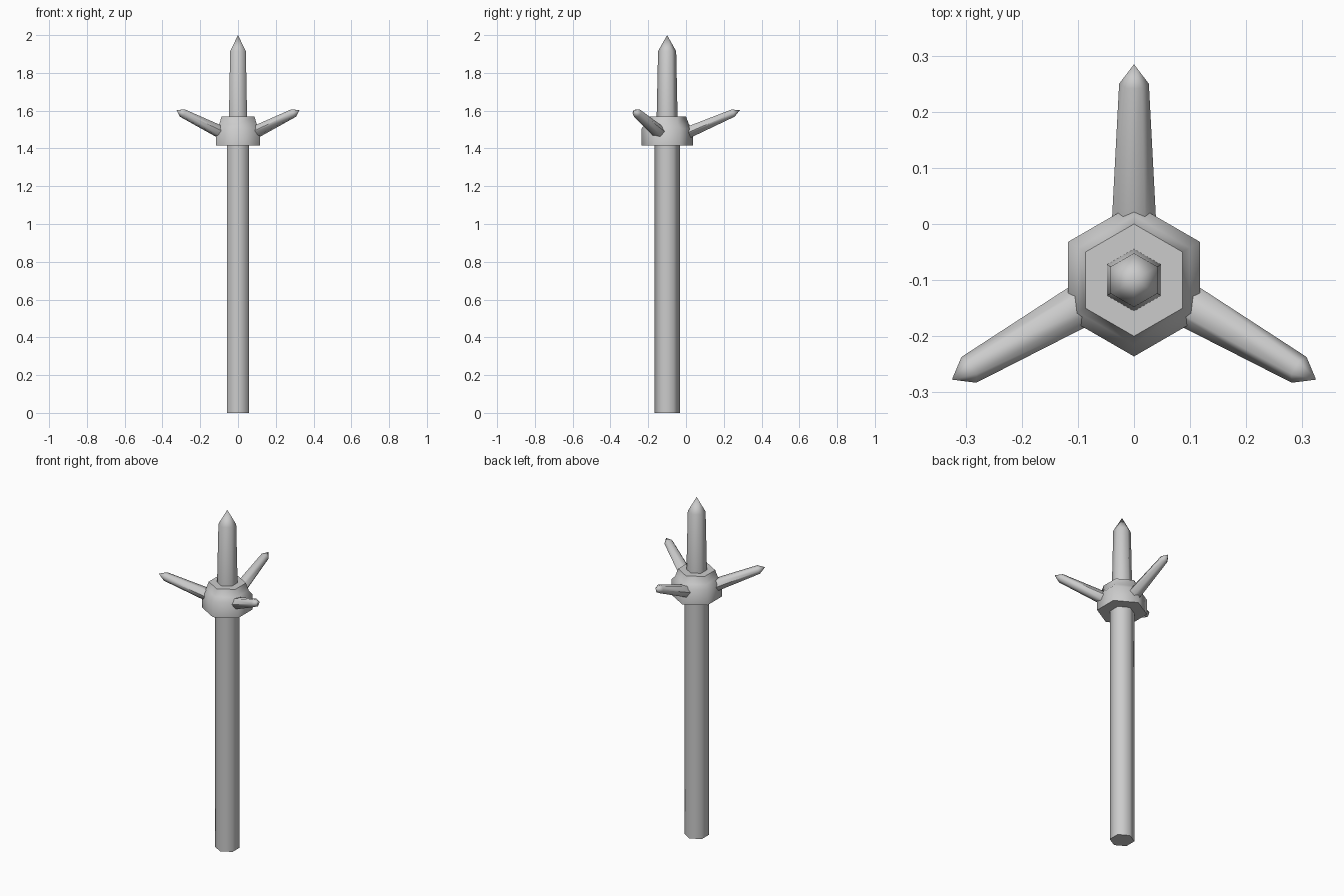
import bpy, bmesh, math
from mathutils import Matrix, Vector

cube = bpy.data.objects.get("Cube")
if cube:
    bpy.data.objects.remove(cube, do_unlink=True)

grey = bpy.data.materials.new("plain grey")
grey.use_nodes = True
colour = (0.6, 0.6, 0.6, 1)
grey.diffuse_color = colour
grey.node_tree.nodes["Principled BSDF"].inputs["Base Color"].default_value = colour


def hex_lathe(name, profile, matrix, flatten=1.0):
    """Six-sided turned part from (radius, height) points; corners lie on local y."""
    bm = bmesh.new()
    rings = []
    for radius, height in profile:
        if radius == 0:
            rings.append([bm.verts.new((0, 0, height))] * 6)
            continue
        ring = []
        for i in range(6):
            a = math.radians(90 + 60 * i)
            ring.append(bm.verts.new((radius * math.cos(a) * flatten,
                                      radius * math.sin(a), height)))
        rings.append(ring)
    for low, high in zip(rings, rings[1:]):
        for i in range(6):
            j = (i + 1) % 6
            corners = [low[i], low[j], high[j], high[i]]
            bm.faces.new(list(dict.fromkeys(corners)))
    for end in (rings[0], rings[-1]):
        if len(set(end)) == 6:
            bm.faces.new(end)
    bmesh.ops.recalc_face_normals(bm, faces=bm.faces)
    mesh = bpy.data.meshes.new(name)
    bm.to_mesh(mesh)
    bm.free()
    mesh.materials.append(grey)
    obj = bpy.data.objects.new(name, mesh)
    obj.matrix_world = matrix
    bpy.context.collection.objects.link(obj)
    bpy.ops.object.select_all(action='DESELECT')
    obj.select_set(True)
    bpy.context.view_layer.objects.active = obj
    bpy.ops.object.shade_smooth_by_angle(angle=math.radians(62))
    return obj


# Upright parts share one axis
axis = Matrix.Translation((0, -0.1, 0))
hex_lathe("shaft", [(0.067, 0), (0.067, 1.43)], axis)
hex_lathe("collar", [(0.136, 1.415), (0.136, 1.505), (0.115, 1.528), (0.1, 1.57)], axis)
hex_lathe("top_spike", [(0.056, 1.54), (0.048, 1.915), (0, 2.0)], axis)

# Three side spikes rising outward from the collar
rise = math.radians(23.3)
for name, turn in (("back_spike", 90), ("left_spike", -30), ("right_spike", 210)):
    a = math.radians(turn)
    out = Vector((math.cos(a), math.sin(a), 0))
    along = out * math.cos(rise) + Vector((0, 0, math.sin(rise)))
    side = Vector((-math.sin(a), math.cos(a), 0))
    up = side.cross(along)
    frame = Matrix((up, side, along)).transposed().to_4x4()
    frame.translation = Vector((0, -0.09, 1.441))
    hex_lathe(name, [(0.042, 0.05), (0.0265, 0.37), (0, 0.408)], frame, 0.9)
